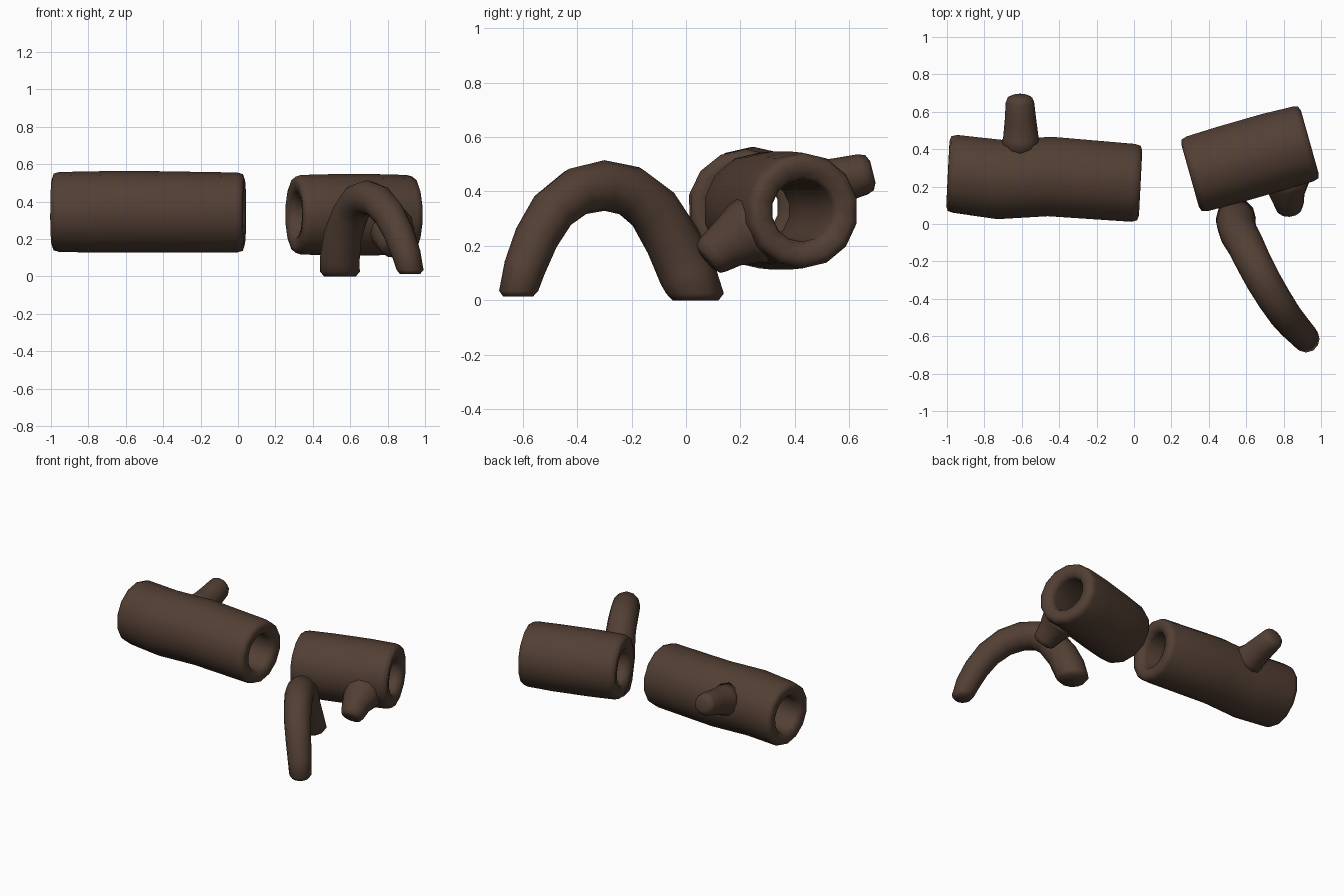
import bpy, bmesh, math
from mathutils import Vector

if "Cube" in bpy.data.objects:
    bpy.data.objects.remove(bpy.data.objects["Cube"])

bark = bpy.data.materials.new("dark_bark")
bark.diffuse_color = (0.085, 0.05, 0.034, 1)
bark.use_nodes = True
bark.node_tree.nodes["Principled BSDF"].inputs["Base Color"].default_value = bark.diffuse_color


def sweep(name, stations, ref, sides=12, axis=None, closed=False, flat_ends=False):
    """Skin rings of (point, radius) along a path; closed joins last ring to first."""
    bm = bmesh.new()
    pts = [Vector(p) for p, r in stations]
    n = len(pts)
    rings = []
    for i, (p, r) in enumerate(stations):
        t = axis or (pts[min(i + 1, n - 1)] - pts[max(i - 1, 0)])
        if flat_ends and i in (0, 1):
            t = Vector((0, 0, 1))
        elif flat_ends and i >= n - 2:
            t = Vector((0, 0, -1))
        t = t.normalized()
        v = t.cross(Vector(ref)).normalized()
        u = v.cross(t)
        rings.append([bm.verts.new(pts[i] + r * (math.cos(a) * u + math.sin(a) * v))
                      for a in (2 * math.pi * k / sides for k in range(sides))])
    for i in range(n if closed else n - 1):
        a, b = rings[i], rings[(i + 1) % n]
        for k in range(sides):
            j = (k + 1) % sides
            bm.faces.new((a[k], a[j], b[j], b[k]))
    if not closed:
        bm.faces.new(rings[0])
        bm.faces.new(rings[-1])
    bmesh.ops.recalc_face_normals(bm, faces=bm.faces)
    for f in bm.faces:
        f.smooth = True
    me = bpy.data.meshes.new(name)
    bm.to_mesh(me)
    bm.free()
    me.materials.append(bark)
    ob = bpy.data.objects.new(name, me)
    bpy.context.collection.objects.link(ob)
    return ob


def hollow_log(name, centers, radius, hole):
    """Open tube with rounded rims through the given centre points."""
    c = [Vector(p) for p in centers]
    axis = (c[-1] - c[0]).normalized()
    b = axis * 0.03
    st = [(c[0], radius * 0.82), (c[0] + b * 0.3, radius * 0.94), (c[0] + b * 1.3, radius * 0.98)]
    st += [(p, radius) for p in c[1:-1]]
    st += [(c[-1] - b * 1.3, radius * 0.98), (c[-1] - b * 0.3, radius * 0.94), (c[-1], radius * 0.82)]
    st += [(c[-1] - b * 0.3, hole * 1.1), (c[-1] - b * 1.5, hole)]
    st += [(p, hole) for p in reversed(c[1:-1])]
    st += [(c[0] + b * 1.5, hole), (c[0] + b * 0.3, hole * 1.1)]
    return sweep(name, st, (0, 0, 1), sides=14, axis=axis, closed=True)


# hollow logs
hollow_log("long_log", [(-0.995, 0.27, 0.345), (-0.72, 0.238, 0.345),
                        (-0.45, 0.254, 0.345), (0.035, 0.218, 0.342)], 0.218, 0.12)
hollow_log("short_log", [(0.3, 0.258, 0.33), (0.5, 0.315, 0.33),
                         (0.74, 0.384, 0.33), (0.94, 0.438, 0.33)], 0.217, 0.115)

# broken branch stubs
sweep("long_log_stub", [((-0.605, 0.40, 0.40), 0.115), ((-0.605, 0.46, 0.415), 0.095),
                        ((-0.607, 0.56, 0.44), 0.084), ((-0.61, 0.65, 0.463), 0.076),
                        ((-0.61, 0.675, 0.469), 0.066), ((-0.61, 0.687, 0.472), 0.04)], (1, 0, 0))
sweep("short_log_stub", [((0.815, 0.275, 0.27), 0.14), ((0.815, 0.215, 0.245), 0.12),
                         ((0.82, 0.15, 0.205), 0.092), ((0.83, 0.10, 0.168), 0.078),
                         ((0.832, 0.082, 0.153), 0.068), ((0.833, 0.075, 0.147), 0.045)], (1, 0, 0))

# arched root standing on the ground
sweep("arched_root", [((0.545, 0.035, 0.0), 0.085), ((0.545, 0.033, 0.025), 0.106),
                      ((0.545, 0.005, 0.1), 0.106), ((0.56, -0.05, 0.22), 0.102),
                      ((0.60, -0.12, 0.335), 0.098), ((0.64, -0.205, 0.402), 0.095),
                      ((0.69, -0.30, 0.422), 0.093), ((0.75, -0.40, 0.4), 0.09),
                      ((0.81, -0.49, 0.33), 0.086), ((0.86, -0.55, 0.23), 0.082),
                      ((0.9, -0.593, 0.12), 0.077), ((0.92, -0.615, 0.035), 0.072),
                      ((0.92, -0.617, 0.014), 0.055)],
      (0.86, 0.5, 0), flat_ends=True)
